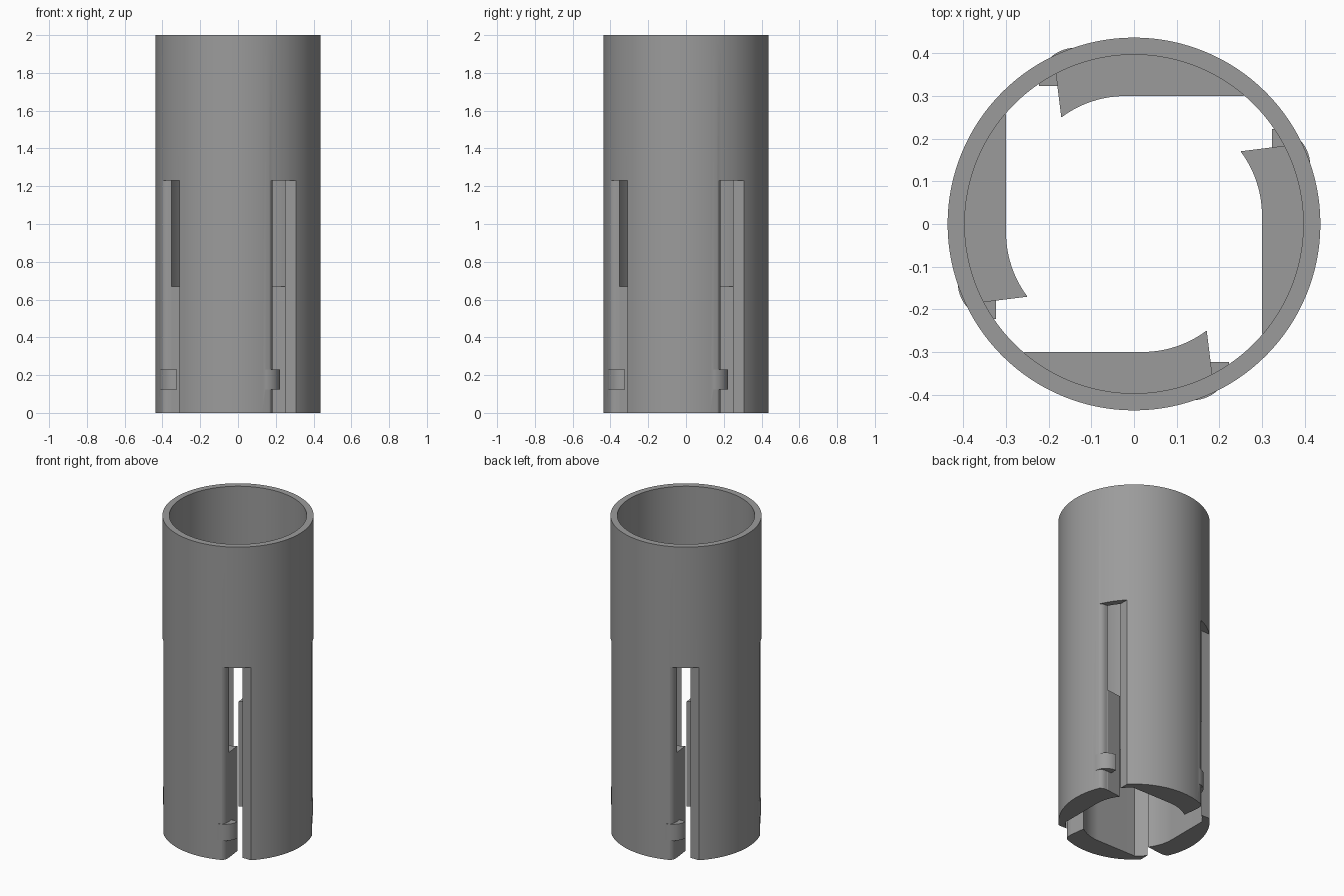
import bpy, bmesh, math

if "Cube" in bpy.data.objects:
    bpy.data.objects.remove(bpy.data.objects["Cube"])

R_OUT, R_IN, HEIGHT = 0.437, 0.397, 2.0
SLOT_TOP, BLOCK_TOP = 1.23, 0.67
SEGS = 128


def arc(cx, cy, r, a0, a1, n):
    """Points on a circular arc, angles in degrees."""
    out = []
    for i in range(n + 1):
        a = math.radians(a0 + (a1 - a0) * i / n)
        out.append((cx + r * math.cos(a), cy + r * math.sin(a)))
    return out


def make_object(name, bm):
    bmesh.ops.recalc_face_normals(bm, faces=bm.faces)
    me = bpy.data.meshes.new(name)
    bm.to_mesh(me)
    bm.free()
    ob = bpy.data.objects.new(name, me)
    bpy.context.collection.objects.link(ob)
    return ob


def four_prisms(name, profile, z0, z1):
    """Extrude a profile and repeat it at every quarter turn."""
    bm = bmesh.new()
    for k in range(4):
        c, s = round(math.cos(k * math.pi / 2)), round(math.sin(k * math.pi / 2))
        pts = [(x * c - y * s, x * s + y * c) for x, y in profile]
        low = [bm.verts.new((x, y, z0)) for x, y in pts]
        high = [bm.verts.new((x, y, z1)) for x, y in pts]
        bm.faces.new(low)
        bm.faces.new(high)
        for i in range(len(pts)):
            j = (i + 1) % len(pts)
            bm.faces.new((low[i], low[j], high[j], high[i]))
    return make_object(name, bm)


def combine(body, other, operation):
    mod = body.modifiers.new(operation.lower(), 'BOOLEAN')
    mod.operation = operation
    mod.solver = 'EXACT'
    mod.object = other
    bpy.context.view_layer.objects.active = body
    bpy.ops.object.modifier_apply(modifier=mod.name)
    bpy.data.objects.remove(other)


# Hollow tube
bm = bmesh.new()
rings = []
for r, z in ((R_OUT, 0), (R_OUT, HEIGHT), (R_IN, HEIGHT), (R_IN, 0)):
    rings.append([bm.verts.new((r * math.cos(2 * math.pi * i / SEGS),
                                r * math.sin(2 * math.pi * i / SEGS), z))
                  for i in range(SEGS)])
for k in range(4):
    a, b = rings[k], rings[(k + 1) % 4]
    for i in range(SEGS):
        j = (i + 1) % SEGS
        bm.faces.new((a[i], a[j], b[j], b[i]))
tube = make_object("slotted_tube", bm)

# Four slots, each with a rounded outer corner on one side
slot = arc(0.138, -0.37, 0.045, -90, 0, 10)
slot += [(0.183, -0.31), (0.34, -0.31), (0.34, -0.47), (0.138, -0.47)]
combine(tube, four_prisms("slot_cutter", slot, -0.1, SLOT_TOP), 'DIFFERENCE')

# Thick inner blocks: flat chord running into a curved hook tip
block = [(-0.256, -0.30)]
block += arc(0.02, -0.05, 0.25, -90, -53, 12)
block += [(0.183, -0.351), (0.178, -0.362)]
block += arc(0, 0, 0.412, -70, -130.5, 24)
combine(tube, four_prisms("inner_block", block, 0, BLOCK_TOP), 'UNION')

# Small rounded catches on the flap edges
catch = arc(0.138, -0.328, 0.085, -90, 0, 14)
catch += [(0.223, -0.324), (0.168, -0.324), (0.138, -0.36)]
combine(tube, four_prisms("catch", catch, 0.125, 0.23), 'UNION')

# Material and shading
grey = bpy.data.materials.new("mid_grey")
grey.diffuse_color = (0.33, 0.33, 0.33, 1)
grey.use_nodes = True
grey.node_tree.nodes["Principled BSDF"].inputs["Base Color"].default_value = grey.diffuse_color
tube.data.materials.clear()
tube.data.materials.append(grey)
for p in tube.data.polygons:
    p.material_index = 0
bpy.ops.object.select_all(action='DESELECT')
tube.select_set(True)
bpy.context.view_layer.objects.active = tube
bpy.ops.object.shade_smooth_by_angle(angle=math.radians(30))
